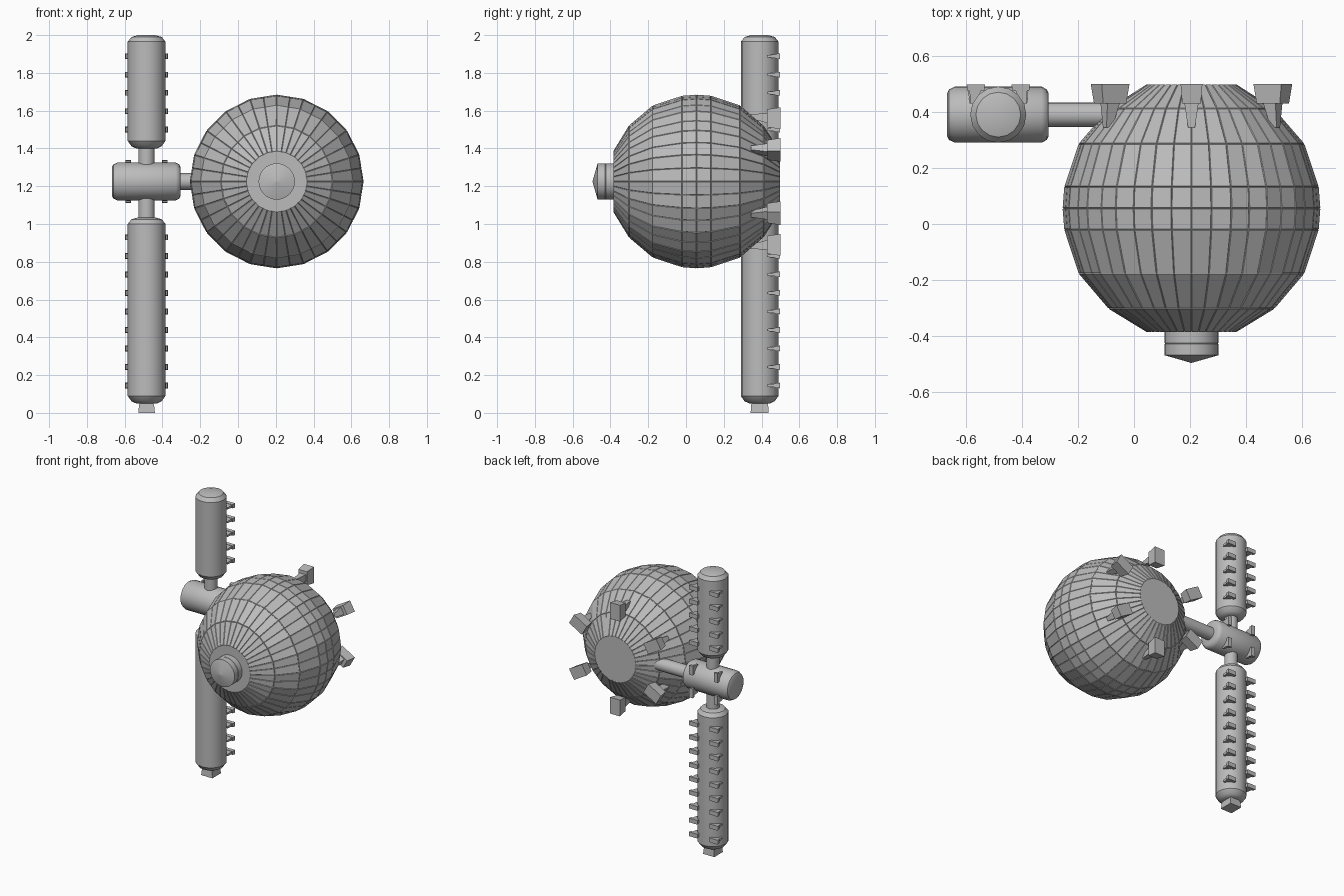
import bpy, bmesh, math
from mathutils import Matrix, Vector

if "Cube" in bpy.data.objects:
    bpy.data.objects.remove(bpy.data.objects["Cube"], do_unlink=True)

grey = bpy.data.materials.new("station_grey")
grey.use_nodes = True
colour = (0.5, 0.5, 0.5, 1)
grey.diffuse_color = colour
grey.node_tree.nodes["Principled BSDF"].inputs["Base Color"].default_value = colour

HULL = Vector((0.205, 0, 1.225))
HUB = Vector((-0.484, 0.39, 1.225))
AXIS_X = Matrix.Rotation(math.pi / 2, 4, 'Y')
AXIS_Y = Matrix.Rotation(-math.pi / 2, 4, 'X')


def finish(name, bm, smooth=True):
    bmesh.ops.recalc_face_normals(bm, faces=bm.faces)
    mesh = bpy.data.meshes.new(name)
    bm.to_mesh(mesh)
    bm.free()
    mesh.materials.append(grey)
    obj = bpy.data.objects.new(name, mesh)
    bpy.context.collection.objects.link(obj)
    if smooth:
        bpy.ops.object.select_all(action='DESELECT')
        obj.select_set(True)
        bpy.context.view_layer.objects.active = obj
        bpy.ops.object.shade_smooth_by_angle(angle=math.radians(35))
    return obj


def lathe(profile, sides, place):
    """Stack of rings (height, radius) along local z, closed at both ends."""
    bm = bmesh.new()
    rings = []
    for h, r in profile:
        corners = [math.tau * i / sides for i in range(sides)]
        rings.append([bm.verts.new(place @ Vector((r * math.cos(a), r * math.sin(a), h)))
                      for a in corners])
    for low, high in zip(rings, rings[1:]):
        for i in range(sides):
            j = (i + 1) % sides
            bm.faces.new((low[i], low[j], high[j], high[i]))
    bm.faces.new(rings[0])
    bm.faces.new(rings[-1])
    return bm


def add_block(bm, near, far, place):
    """Tapered block along y; near and far are (x, y, z, width, height)."""
    ends = []
    for x, y, z, w, h in (near, far):
        ends.append([bm.verts.new(place @ Vector((x + sx * w / 2, y, z + sz * h / 2)))
                     for sx, sz in ((-1, -1), (1, -1), (1, 1), (-1, 1))])
    a, b = ends
    bm.faces.new(a)
    bm.faces.new(b)
    for i in range(4):
        j = (i + 1) % 4
        bm.faces.new((a[i], a[j], b[j], b[i]))


# Faceted round hull with raised panels and fine seams
hull_profile = [(-0.383, 0.158), (-0.30, 0.294), (-0.175, 0.4), (-0.02, 0.451),
                (0.056, 0.457), (0.132, 0.451), (0.285, 0.4), (0.41, 0.292), (0.496, 0.158)]
bm = lathe(hull_profile, 20, Matrix.Translation(HULL) @ AXIS_Y)
bmesh.ops.recalc_face_normals(bm, faces=bm.faces)
panels = [f for f in bm.faces if len(f.verts) == 4]
seams = [e for e in bm.edges if abs(e.verts[0].co.y - e.verts[1].co.y) < 0.001]
bmesh.ops.subdivide_edges(bm, edges=seams, cuts=1)
panels = [f for f in bm.faces if len(f.verts) < 10]
bmesh.ops.inset_individual(bm, faces=panels, thickness=0.003, depth=0.003)
finish("hull", bm, smooth=False)

# Docking nose
nose = [(-0.495, 0.002), (-0.468, 0.096), (-0.428, 0.096), (-0.426, 0.094),
        (-0.424, 0.096), (-0.36, 0.096)]
finish("nose", lathe(nose, 32, Matrix.Translation(HULL) @ AXIS_Y))

# Hub and connecting arm
hub_place = Matrix.Translation(HUB) @ AXIS_X
hub = [(-0.182, 0.078), (-0.176, 0.09), (-0.155, 0.1), (0.155, 0.1), (0.173, 0.09), (0.179, 0.078)]
finish("hub", lathe(hub, 24, hub_place))
finish("arm", lathe([(0.15, 0.044), (0.46, 0.044)], 16, hub_place))

# Upright modules and the column joining them
column = Matrix.Translation((HUB.x, HUB.y, 0))
for name, low, high in (("upper_module", 1.4, 2.0), ("lower_module", 0.05, 1.035)):
    body = [(low, 0.055), (low + 0.012, 0.08), (low + 0.04, 0.1),
            (high - 0.035, 0.1), (high - 0.01, 0.08), (high, 0.045)]
    finish(name, lathe(body, 16, column))
finish("column", lathe([(1.0, 0.043), (1.43, 0.043)], 16, column))

# Square foot fitting
bm = bmesh.new()
foot_place = column @ Matrix.Rotation(-math.pi / 2, 4, 'X')
add_block(bm, (0, -0.07, 0, 0.074, 0.085), (0, 0, 0, 0.088, 0.096), foot_place)
finish("foot", bm, smooth=False)

# Small flared brackets on the modules and hub
bm = bmesh.new()
heights = [0.145 + 0.098 * i for i in range(9)] + [1.5 + 0.097 * i for i in range(5)]
for side in (-1, 1):
    for z in heights:
        add_block(bm, (0.09 * side, 0.04, z, 0.022, 0.012), (0.082 * side, 0.085, z, 0.04, 0.02), column)
        add_block(bm, (0.08 * side, 0.085, z, 0.06, 0.025), (0.08 * side, 0.108, z, 0.066, 0.03), column)
    for up in (-1, 1):
        place = Matrix.Translation(HUB)
        x = 0.097 * side
        add_block(bm, (x, 0.04, 0.09 * up, 0.012, 0.022), (x, 0.085, 0.082 * up, 0.02, 0.04), place)
        add_block(bm, (x, 0.085, 0.08 * up, 0.025, 0.06), (x, 0.108, 0.08 * up, 0.03, 0.066), place)
finish("brackets", bm, smooth=False)

# Six thruster blocks on stems around the rear of the hull
bm = bmesh.new()
for i in range(6):
    place = Matrix.Translation(HULL) @ Matrix.Rotation(math.radians(60 * i), 4, 'Y')
    add_block(bm, (0, 0.345, 0.345, 0.025, 0.025), (0, 0.43, 0.335, 0.05, 0.05), place)
    add_block(bm, (0, 0.43, 0.335, 0.066, 0.095), (0, 0.5, 0.335, 0.078, 0.115), place)
finish("thruster_blocks", bm, smooth=False)
